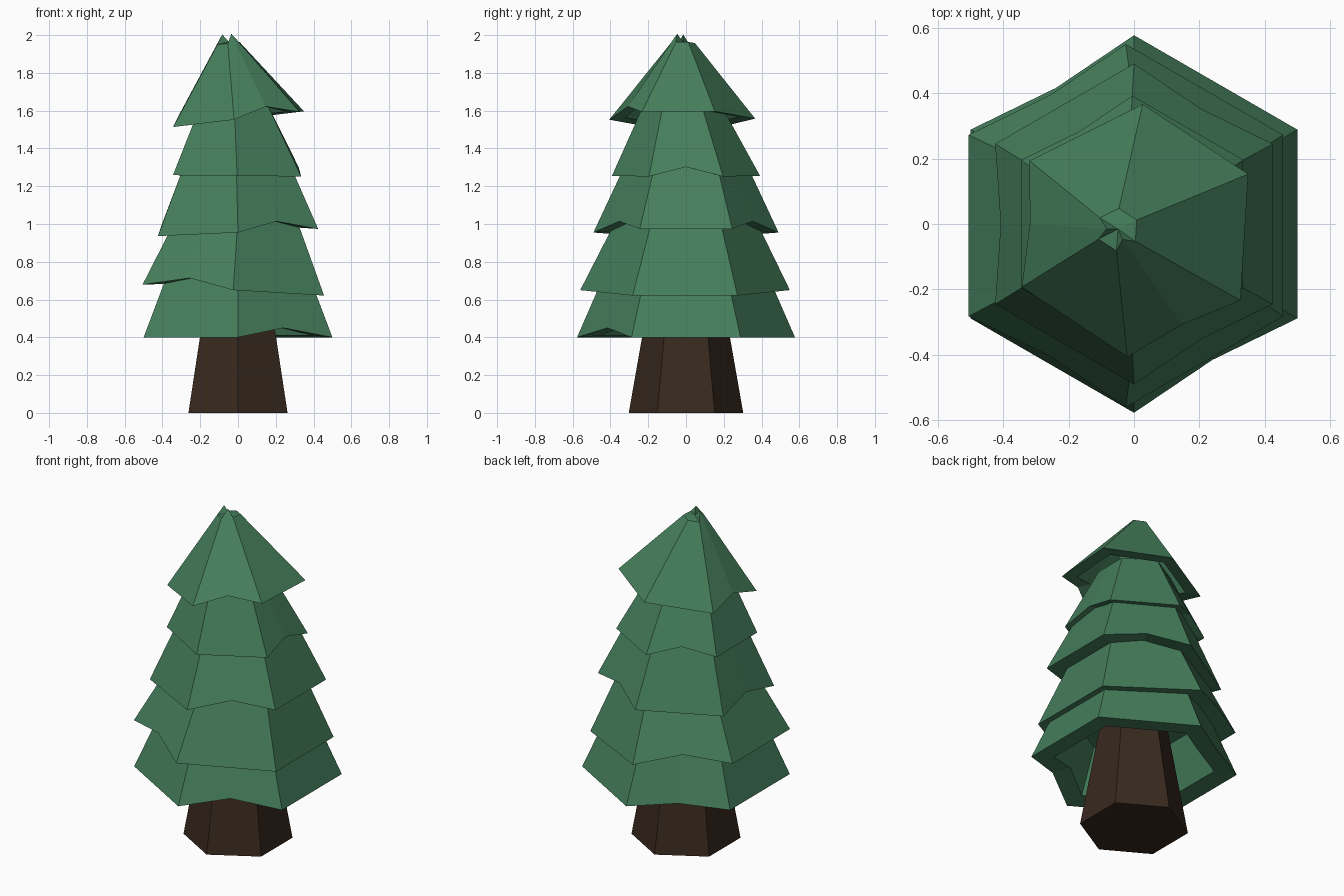
import bpy, bmesh, math

if "Cube" in bpy.data.objects:
    bpy.data.objects.remove(bpy.data.objects["Cube"])


def material(name, rgb):
    m = bpy.data.materials.new(name)
    m.diffuse_color = (*rgb, 1)
    m.use_nodes = True
    m.node_tree.nodes["Principled BSDF"].inputs["Base Color"].default_value = m.diffuse_color
    return m


GREEN = material("needles", (0.06, 0.21, 0.105))
BROWN = material("bark", (0.04, 0.022, 0.013))


def make_object(name, bm, mat):
    bmesh.ops.recalc_face_normals(bm, faces=bm.faces[:])
    me = bpy.data.meshes.new(name)
    bm.to_mesh(me)
    bm.free()
    me.materials.append(mat)
    ob = bpy.data.objects.new(name, me)
    bpy.context.collection.objects.link(ob)


def ring(bm, cx, cy, z, r, tilt=0, rot=0, notches=None, pull=0.96):
    """Hexagon with a midpoint on every side; notched sides are lifted and pulled in."""
    verts = []
    for i in range(12):
        deg = i * 30
        a = math.radians(deg + rot)
        rad, lift = r, 0
        if i % 2 == 0:
            rad = r * math.cos(math.pi / 6)
            if notches and deg in notches:
                rad *= pull
                lift = notches[deg]
        x, y = rad * math.cos(a), rad * math.sin(a)
        verts.append(bm.verts.new((cx + x, cy + y, z + lift + tilt * x)))
    return verts


def bridge(bm, a, b):
    n = len(a)
    for i in range(n):
        j = (i + 1) % n
        bm.faces.new((a[i], a[j], b[j], b[i]))


def cap(bm, loop):
    c = bm.verts.new([sum(v.co[k] for v in loop) / len(loop) for k in range(3)])
    for i, v in enumerate(loop):
        bm.faces.new((v, loop[(i + 1) % len(loop)], c))


def tier(name, base, top, tilt, rot, notches, top_notches=None, pull=0.96):
    bm = bmesh.new()
    bx, by, bz, br = base
    tx, ty, tz, tr = top
    ceiling = bz + 0.75 * (tz - bz)
    loops = [
        ring(bm, tx, ty, tz, tr, tilt, rot, top_notches, pull),
        ring(bm, bx, by, bz, br, tilt, rot, notches),
        ring(bm, bx, by, bz + 0.01, br * 0.78, tilt, rot, notches),
        ring(bm, (bx + tx) / 2, (by + ty) / 2, ceiling,
             0.75 * (br + 0.75 * (tr - br)), tilt, rot),
    ]
    for a, b in zip(loops, loops[1:]):
        bridge(bm, a, b)
    cap(bm, loops[0])
    cap(bm, loops[-1])
    make_object(name, bm, GREEN)


# trunk
bm = bmesh.new()
lo = ring(bm, 0, 0, 0, 0.303)
hi = ring(bm, 0, 0, 0.7, 0.18)
bridge(bm, lo, hi)
cap(bm, lo)
cap(bm, hi)
make_object("trunk", bm, BROWN)

# branch tiers, bottom to top: notches are {side direction in degrees: lift}
tier("tier_1", (0, 0, 0.4, 0.577), (0, 0, 0.76, 0.42), 0, 0, {300: 0.05, 120: 0.02})
tier("tier_2", (-0.025, -0.005, 0.65, 0.555), (0, 0, 1.04, 0.36), -0.06, 0,
     {240: 0.05, 120: 0.05})
tier("tier_3", (0, 0, 0.955, 0.49), (-0.01, 0, 1.34, 0.31), 0.045, 0,
     {300: 0.05, 60: 0.05, 180: 0.05})
tier("tier_4", (-0.005, 0, 1.255, 0.392), (-0.02, -0.02, 1.64, 0.20), -0.01, 0,
     {0: 0.05, 120: 0.05})
tier("tier_5", (0.003, -0.02, 1.555, 0.387), (-0.05, -0.017, 1.957, 0.065), 0.12, -3.5,
     {300: 0.05, 180: 0.05}, {300: 0.048, 180: 0.05}, 0.6)
